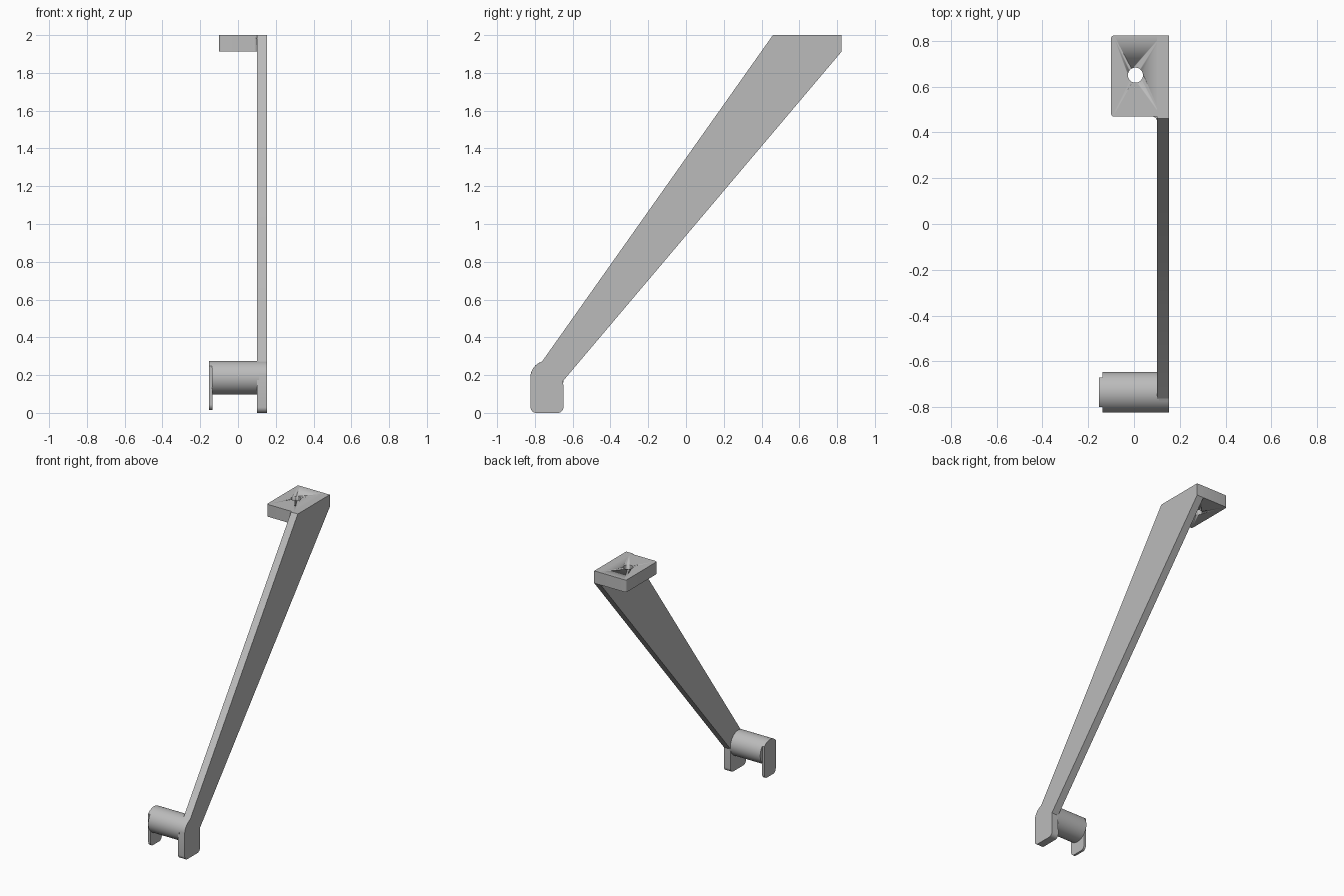
import bpy, bmesh, math
from mathutils import Vector

if "Cube" in bpy.data.objects:
    bpy.data.objects.remove(bpy.data.objects["Cube"], do_unlink=True)

grey = bpy.data.materials.new("plain grey")
grey.use_nodes = True
COLOUR = (0.5, 0.5, 0.5, 1)
grey.diffuse_color = COLOUR
grey.node_tree.nodes["Principled BSDF"].inputs["Base Color"].default_value = COLOUR

PIN_Y, PIN_Z, PIN_R = -0.735, 0.187, 0.089
IN, OUT = 0.1, 0.153            # inner and outer faces of the arm


def arc(cu, cv, r, start, end, n=8):
    """Points of an arc, angles in degrees."""
    return [(cu + r * math.cos(math.radians(start + (end - start) * i / n)),
             cv + r * math.sin(math.radians(start + (end - start) * i / n)))
            for i in range(n + 1)]


def extrude(name, points, low, high, axis, smooth=True):
    """Prism from a profile: (y, z) swept along x, or (x, y) along z."""
    bm = bmesh.new()
    place = (lambda p: (low, *p)) if axis == "x" else (lambda p: (*p, low))
    face = bm.faces.new([bm.verts.new(place(p)) for p in points])
    step = Vector((high - low, 0, 0)) if axis == "x" else Vector((0, 0, high - low))
    out = bmesh.ops.extrude_face_region(bm, geom=[face], use_keep_orig=True)
    bmesh.ops.translate(bm, vec=step,
                        verts=[v for v in out["geom"] if isinstance(v, bmesh.types.BMVert)])
    bmesh.ops.recalc_face_normals(bm, faces=bm.faces)
    mesh = bpy.data.meshes.new(name)
    bm.to_mesh(mesh)
    bm.free()
    mesh.materials.append(grey)
    obj = bpy.data.objects.new(name, mesh)
    bpy.context.collection.objects.link(obj)
    if smooth:
        bpy.ops.object.select_all(action="DESELECT")
        obj.select_set(True)
        bpy.context.view_layer.objects.active = obj
        bpy.ops.object.shade_smooth_by_angle(angle=math.radians(30))
    return obj


# Slanted arm with a rounded foot
foot = arc(PIN_Y - 0.058, 0.03, 0.03, 180, 270) + arc(PIN_Y + 0.056, 0.03, 0.03, 270, 360)
shoulder = arc(PIN_Y, PIN_Z, PIN_R, 108, 172)
extrude("arm", [(0.46, 2), (-0.762, 0.272)] + shoulder + foot
        + [(-0.65, 0.17), (0.823, 1.912), (0.823, 2)], IN, OUT, "x")

# Mounting plate with rounded free corners and a drilled hole
plate = extrude("mounting_plate",
                arc(-0.087, 0.482, 0.013, 270, 180, 5) + arc(-0.087, 0.81, 0.013, 180, 90, 5)
                + [(IN + 0.02, 0.823), (IN + 0.02, 0.469)], 1.912, 2, "z")
cutter = extrude("hole_cutter", arc(0.006, 0.65, 0.033, 0, 348.75, 31), 1.8, 2.1, "z")
cutter.hide_render = True
cutter.hide_viewport = True
drill = plate.modifiers.new("hole", "BOOLEAN")
drill.object = cutter
drill.operation = "DIFFERENCE"
drill.solver = "EXACT"

# Small concave fillet where the plate meets the arm
extrude("plate_fillet", arc(IN - 0.02, 0.449, 0.02, 90, 0, 6) + [(IN + 0.01, 0.475)],
        1.912, 1.985, "z")

# Round pin and the retaining tab on its end
extrude("pin", arc(PIN_Y, PIN_Z, PIN_R, 0, 354.375, 63), -0.137, IN + 0.01, "x")
extrude("retaining_tab", arc(PIN_Y, PIN_Z, PIN_R, 43, 137, 16)
        + arc(PIN_Y - 0.035, 0.045, 0.03, 180, 270) + arc(PIN_Y + 0.035, 0.045, 0.03, 270, 360),
        -0.153, -0.136, "x")
